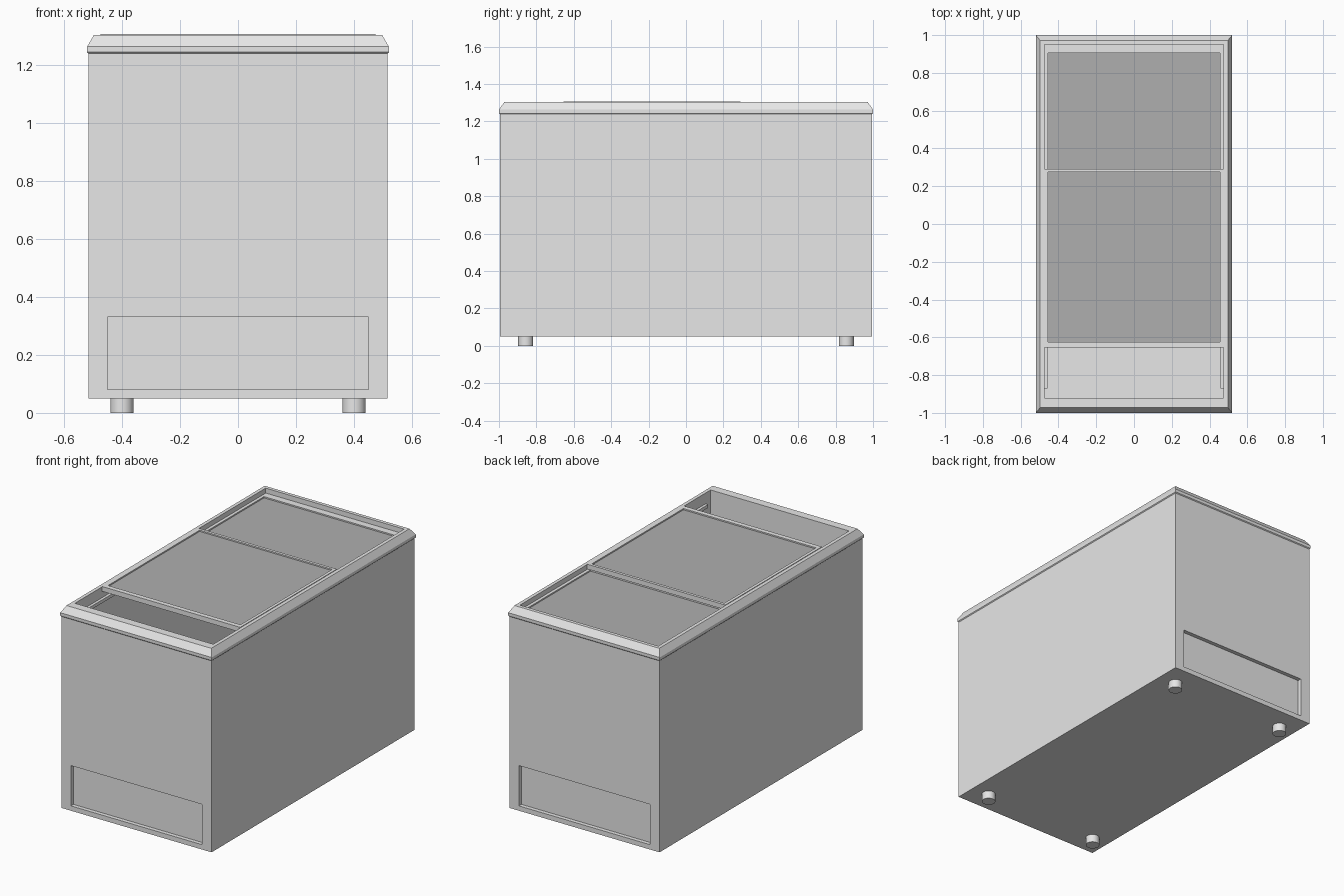
import bpy, bmesh, math

if "Cube" in bpy.data.objects:
    bpy.data.objects.remove(bpy.data.objects["Cube"])


def material(name, value):
    m = bpy.data.materials.new(name)
    m.use_nodes = True
    m.diffuse_color = (value, value, value, 1)
    m.node_tree.nodes["Principled BSDF"].inputs["Base Color"].default_value = (value, value, value, 1)
    return m


shell = material("light grey", 0.8)
glass = material("pane grey", 0.43)


def finish(name, bm, mat):
    bmesh.ops.recalc_face_normals(bm, faces=bm.faces)
    me = bpy.data.meshes.new(name)
    bm.to_mesh(me)
    bm.free()
    me.materials.append(mat)
    ob = bpy.data.objects.new(name, me)
    bpy.context.collection.objects.link(ob)
    return ob


def box(name, x, y, z, mat=shell):
    """Box from (min, max) pairs."""
    bm = bmesh.new()
    bmesh.ops.create_cube(bm, size=1)
    for v in bm.verts:
        v.co = [r[0] if c < 0 else r[1] for c, r in zip(v.co, (x, y, z))]
    return finish(name, bm, mat)


def rings(name, sections, closed=False):
    """Skin rectangular rings given as (x half width, y min, y max, z)."""
    bm = bmesh.new()
    loops = [[bm.verts.new(p) for p in ((-x, a, z), (x, a, z), (x, b, z), (-x, b, z))]
             for x, a, b, z in sections]
    pairs = list(zip(loops, loops[1:]))
    if closed:
        pairs.append((loops[-1], loops[0]))
    for p, q in pairs:
        for i in range(4):
            j = (i + 1) % 4
            bm.faces.new((p[i], p[j], q[j], q[i]))
    return finish(name, bm, shell)


def cut(target, cutter):
    mod = target.modifiers.new(cutter.name, "BOOLEAN")
    mod.operation = "DIFFERENCE"
    mod.solver = "EXACT"
    mod.object = cutter
    cutter.hide_render = True
    cutter.hide_viewport = True
    cutter.display_type = "WIRE"


# Cabinet with storage well and a recessed service panel at each end
cabinet = box("cabinet", (-0.515, 0.515), (-0.995, 0.995), (0.05, 1.24))
cut(cabinet, box("well_cutter", (-0.475, 0.475), (-0.92, 0.95), (0.15, 1.5)))
for name, s in (("front", -1), ("back", 1)):
    y = sorted((s * 0.97, s * 1.1))
    cut(cabinet, box(name + "_panel_cutter", (-0.45, 0.45), y, (0.08, 0.33)))

# Bevelled rim around the opening
rings("top_rim", [(0.515, -0.995, 0.995, 1.238), (0.52, -1, 1, 1.243),
                  (0.52, -1, 1, 1.262), (0.497, -0.972, 0.972, 1.302),
                  (0.475, -0.92, 0.95, 1.302), (0.475, -0.92, 0.95, 1.238)], closed=True)

# Sliding rails along both sides
for name, s in (("right", -1), ("left", 1)):
    x = sorted((s * 0.458, s * 0.476))
    box(name + "_rail", x, (-0.87, 0.95), (1.215, 1.235))


# Sliding lids: a thin frame holding a slightly sunken pane
def lid(name, y0, y1, front, back, z0, z1):
    inner, outer = 0.455, 0.474
    a, b = y0 + front, y1 - back
    rings(name + "_frame", [(outer, y0, y1, z0), (outer, y0, y1, z1),
                            (inner, a, b, z1), (inner, a, b, z0)], closed=True)
    box(name + "_pane", (-inner, inner), (a, b), (z0 + 0.008, z1 - 0.008), glass)


lid("upper_lid", -0.655, 0.292, 0.03, 0.018, 1.275, 1.305)
lid("lower_lid", 0.265, 0.949, 0.02, 0.044, 1.24, 1.272)

# Four round feet
for side, x in (("right", -0.4), ("left", 0.4)):
    for end, y in (("front", -0.857), ("back", 0.857)):
        bpy.ops.mesh.primitive_cylinder_add(vertices=24, radius=0.04, depth=0.06,
                                            location=(x, y, 0.03))
        foot = bpy.context.object
        foot.name = f"{end}_{side}_foot"
        foot.data.materials.append(shell)
        bpy.ops.object.shade_smooth_by_angle(angle=math.radians(40))
